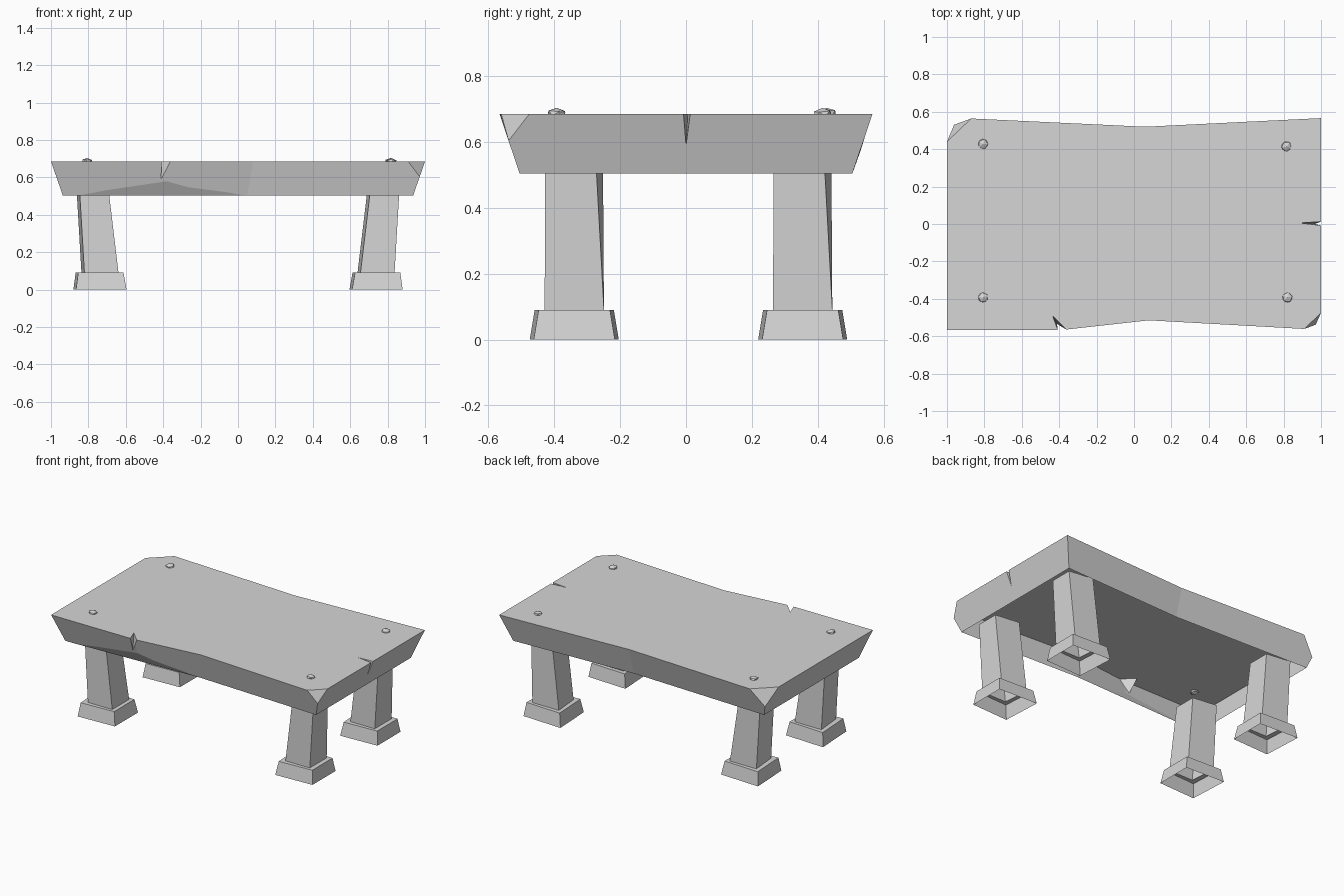
import bpy
import bmesh
import math
from mathutils import Matrix, Vector

cube = bpy.data.objects.get("Cube")
if cube:
    bpy.data.objects.remove(cube, do_unlink=True)

TOP, UNDER = 0.685, 0.504

# Stone colour
stone = bpy.data.materials.new("grey stone")
stone.use_nodes = True
grey = (0.67, 0.67, 0.67, 1)
stone.diffuse_color = grey
stone.node_tree.nodes["Principled BSDF"].inputs["Base Color"].default_value = grey


def add_object(name, bm):
    mesh = bpy.data.meshes.new(name)
    bm.to_mesh(mesh)
    bm.free()
    mesh.materials.append(stone)
    obj = bpy.data.objects.new(name, mesh)
    bpy.context.collection.objects.link(obj)
    return obj


def loft(bm, loops):
    """Skin a stack of equal-length point loops."""
    rings = [[bm.verts.new(p) for p in loop] for loop in loops]
    for low, high in zip(rings, rings[1:]):
        for i in range(len(low)):
            j = (i + 1) % len(low)
            bm.faces.new((low[i], low[j], high[j], high[i]))
    return rings


def chip_corner(bm, a, b, c):
    """Slice off a corner along the plane through three points."""
    a, b, c = Vector(a), Vector(b), Vector(c)
    normal = (b - a).cross(c - a).normalized()
    if normal.dot(a - Vector((0, 0, 0.5))) < 0:
        normal.negate()
    bmesh.ops.bisect_plane(bm, geom=bm.verts[:] + bm.edges[:] + bm.faces[:],
                           plane_co=a, plane_no=normal, clear_outer=True)
    bmesh.ops.holes_fill(bm, edges=[e for e in bm.edges if e.is_boundary], sides=0)


def carve(target, points):
    """Remove a convex chunk from the target."""
    bm = bmesh.new()
    for p in points:
        bm.verts.new(p)
    bmesh.ops.convex_hull(bm, input=bm.verts[:])
    bmesh.ops.recalc_face_normals(bm, faces=bm.faces[:])
    cutter = add_object("cutter", bm)
    cutter.hide_render = True
    mod = target.modifiers.new("carve", 'BOOLEAN')
    mod.operation = 'DIFFERENCE'
    mod.solver = 'EXACT'
    mod.object = cutter
    bpy.context.view_layer.objects.active = target
    bpy.ops.object.modifier_apply(modifier=mod.name)
    bpy.data.objects.remove(cutter, do_unlink=True)


# Tabletop slab with undercut sides and slightly waisted long edges
upper = [(-1, -0.566), (-0.38, -0.566), (0.08, -0.515), (1, -0.566),
         (1, 0.566), (0.06, 0.52), (-1, 0.57)]
lower = [(-0.937, -0.505), (-0.38, -0.505), (0.05, -0.47), (0.937, -0.505),
         (0.937, 0.505), (0.06, 0.47), (-0.937, 0.505)]
bm = bmesh.new()
rings = loft(bm, [[(x, y, UNDER) for x, y in lower], [(x, y, TOP) for x, y in upper]])
bm.faces.new(rings[0][::-1])
bm.faces.new(rings[1])
chip_corner(bm, (0.91, -0.561, TOP), (1, -0.475, TOP), (0.971, -0.538, 0.605))
chip_corner(bm, (-0.87, 0.564, TOP), (-1, 0.44, TOP), (-0.96, 0.533, 0.575))
bmesh.ops.recalc_face_normals(bm, faces=bm.faces[:])
tabletop = add_object("tabletop", bm)

# Broken lower edge at the front
carve(tabletop, [(-0.87, -0.502, 0.5), (0.05, -0.467, 0.5), (-0.41, -0.535, 0.585),
                 (-0.87, -0.7, 0.5), (0.05, -0.7, 0.5), (-0.41, -0.7, 0.585)])
# Cracks in the front edge and in one end
carve(tabletop, [(-0.405, -0.575, 0.69), (-0.35, -0.575, 0.69),
                 (-0.437, -0.487, 0.69), (-0.41, -0.537, 0.585)])
carve(tabletop, [(1.01, 0.014, 0.69), (1.01, -0.009, 0.69),
                 (0.88, 0.006, 0.69), (0.967, 0, 0.588)])

# The slab is a hollow shell, open underneath
bm = bmesh.new()
bm.from_mesh(tabletop.data)
base = [f for f in bm.faces if all(v.co.z < UNDER + 0.003 for v in f.verts)]
bmesh.ops.delete(bm, geom=base, context='FACES')
bm.to_mesh(tabletop.data)
bm.free()


# Hollow legs, each flaring into a square foot
def section(side, x0, x1, y0, y1, z, left=0.0, front=0.0, back=0.0):
    """Four corners, slightly out of square by the given insets."""
    if side < 0:
        x0, x1 = -x1, -x0
    return [(x0 + left, y0, z), (x1, y0 + front, z), (x1, y1 - back, z), (x0, y1, z)]


for side, side_name in ((1, "left"), (-1, "right")):
    for centre, end in ((-0.339, "front"), (0.354, "back")):
        bm = bmesh.new()
        loft(bm, [
            section(side, 0.596, 0.88, centre - 0.135, centre + 0.135, 0, 0.014, 0.012, 0.012),
            section(side, 0.612, 0.868, centre - 0.12, centre + 0.12, 0.09, 0.014, 0.012, 0.012),
            section(side, 0.639, 0.837, centre - 0.09, centre + 0.09, 0.09, 0.016),
            section(side, 0.694, 0.864, centre - 0.088, centre + 0.087, 0.55, 0.016, 0, 0.022)])
        add_object(f"{end}_{side_name}_leg", bm)

# Rough pegs sunk into the slab above the legs
for n, (x, y) in enumerate([(-0.807, 0.428), (0.815, 0.415),
                            (-0.807, -0.393), (0.82, -0.393)]):
    bm = bmesh.new()
    place = (Matrix.Translation((x, y, TOP)) @ Matrix.Rotation(n * 0.9, 4, 'Z')
             @ Matrix.Rotation(math.radians(6), 4, 'X') @ Matrix.Diagonal((1, 1, 0.6, 1)))
    bmesh.ops.create_icosphere(bm, subdivisions=1, radius=0.03, matrix=place)
    add_object(f"peg_{n + 1}", bm)
